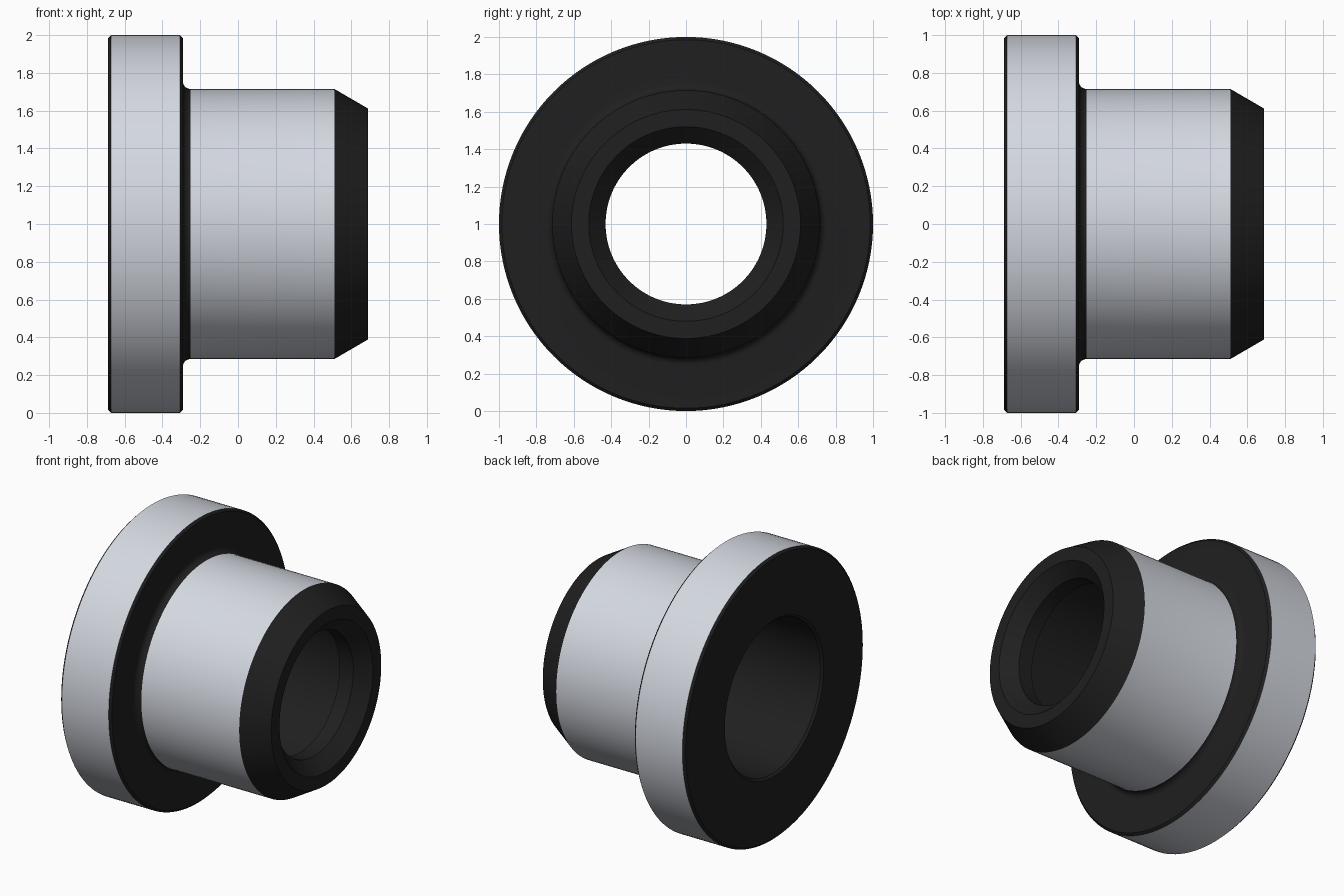
import bpy, bmesh, math
from mathutils import Matrix

if "Cube" in bpy.data.objects:
    bpy.data.objects.remove(bpy.data.objects["Cube"])

SEGMENTS = 128
DARK, STEEL = 0, 1

# Cross-section as (x, radius): outside from the flange back to the nose, then back through the bore
profile = [(-0.687, 0.985), (-0.672, 1.0), (-0.307, 1.0), (-0.292, 0.985)]

# Fillet between flange and sleeve
R = 0.04
for i in range(7):
    a = math.radians(90 * i / 6)
    profile.append((-0.292 + R * (1 - math.cos(a)), 0.715 + R * (1 - math.sin(a))))
sleeve_start = len(profile) - 1

# Sleeve, tapered nose, bore lead-in, narrow land and wider rear bore
profile += [(0.51, 0.715), (0.687, 0.612), (0.687, 0.52), (0.597, 0.43),
            (0.49, 0.43), (0.49, 0.535), (-0.672, 0.535), (-0.687, 0.55)]
steel_bands = {1, sleeve_start}  # outer cylinders of flange and sleeve


def material(name, color):
    mat = bpy.data.materials.new(name)
    mat.diffuse_color = (*color, 1)
    mat.use_nodes = True
    mat.node_tree.nodes["Principled BSDF"].inputs["Base Color"].default_value = mat.diffuse_color
    return mat


def lathe(name, points, segments):
    """Revolve a closed profile around the x axis."""
    bm = bmesh.new()
    rings = []
    for i in range(segments):
        a = 2 * math.pi * i / segments
        rings.append([bm.verts.new((x, r * math.sin(a), r * math.cos(a))) for x, r in points])
    n = len(points)
    for i in range(segments):
        p, q = rings[i], rings[(i + 1) % segments]
        for j in range(n):
            k = (j + 1) % n
            face = bm.faces.new((p[j], p[k], q[k], q[j]))
            face.material_index = STEEL if j in steel_bands else DARK
    bmesh.ops.recalc_face_normals(bm, faces=bm.faces[:])
    mesh = bpy.data.meshes.new(name)
    bm.to_mesh(mesh)
    bm.free()
    obj = bpy.data.objects.new(name, mesh)
    bpy.context.collection.objects.link(obj)
    return obj


# Flanged bushing, lying along x and standing on z = 0
bushing = lathe("flanged_bushing", profile, SEGMENTS)
bushing.data.transform(Matrix.Translation((0, 0, 1)))
bushing.data.materials.append(material("dark_surface", (0.014, 0.014, 0.014)))
bushing.data.materials.append(material("ground_steel", (0.66, 0.69, 0.75)))
for poly in bushing.data.polygons:  # every face follows its band in the profile
    poly.material_index = STEEL if poly.index % len(profile) in steel_bands else DARK
bpy.context.view_layer.objects.active = bushing
bushing.select_set(True)
bpy.ops.object.shade_smooth_by_angle(angle=math.radians(25))
